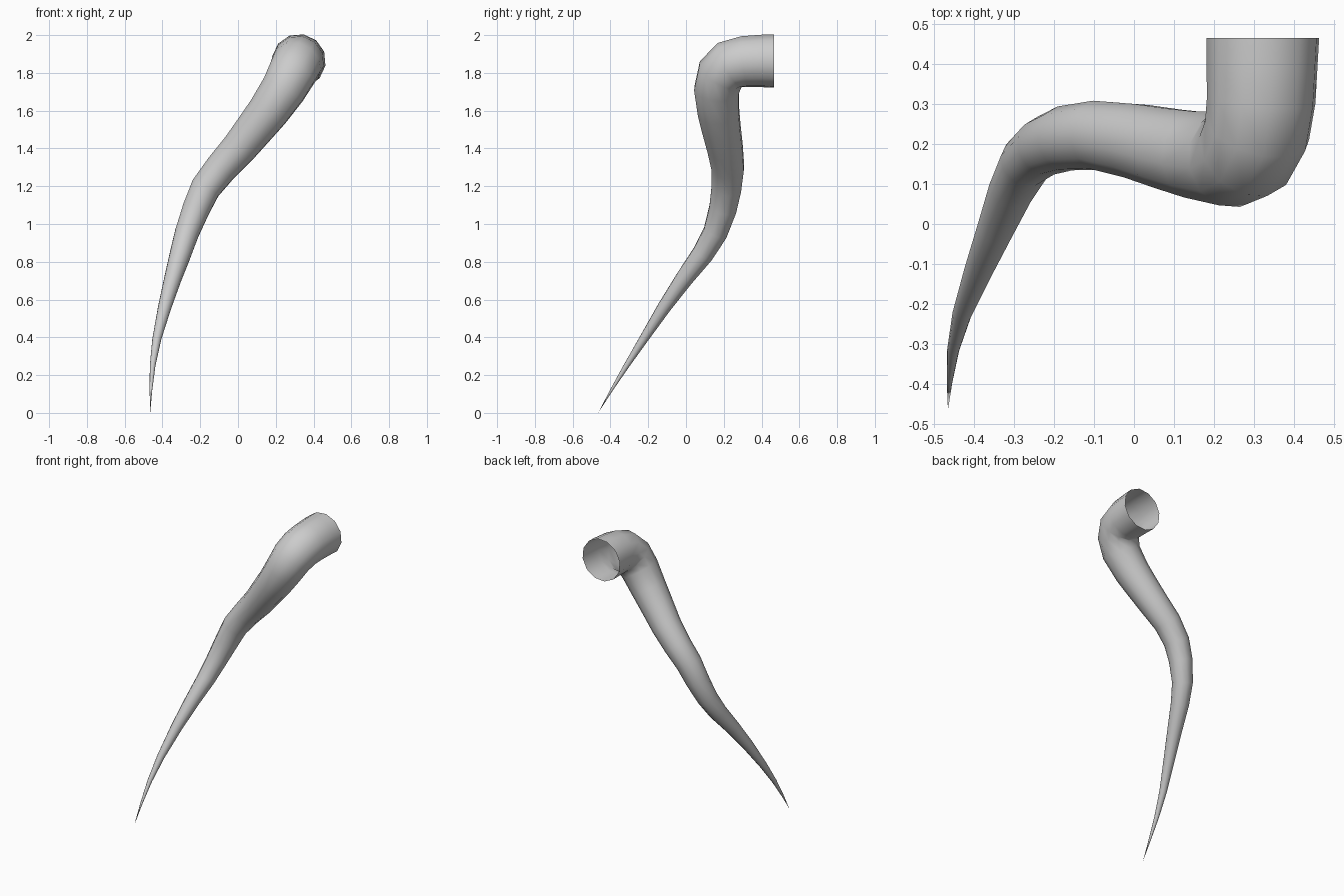
import bpy, bmesh
from math import cos, sin, tau, radians
from mathutils import Vector

if "Cube" in bpy.data.objects:
    bpy.data.objects.remove(bpy.data.objects["Cube"])

# Centre line and radius, from the open mouth to the pointed tip: x, y, z, r
PATH = [
    (0.322, 0.465, 1.863, 0.143),
    (0.320, 0.40, 1.863, 0.141),
    (0.318, 0.31, 1.859, 0.138),
    (0.308, 0.235, 1.842, 0.135),
    (0.282, 0.183, 1.792, 0.130),
    (0.240, 0.162, 1.712, 0.122),
    (0.160, 0.172, 1.595, 0.112),
    (0.085, 0.188, 1.50, 0.104),
    (0.005, 0.207, 1.40, 0.096),
    (-0.090, 0.222, 1.295, 0.088),
    (-0.172, 0.214, 1.19, 0.082),
    (-0.222, 0.195, 1.08, 0.075),
    (-0.270, 0.155, 0.955, 0.066),
    (-0.305, 0.088, 0.84, 0.058),
    (-0.345, -0.01, 0.71, 0.047),
    (-0.388, -0.115, 0.56, 0.036),
    (-0.430, -0.225, 0.39, 0.024),
    (-0.452, -0.315, 0.25, 0.015),
    (-0.461, -0.395, 0.12, 0.007),
]
TIP = (-0.465, -0.465, 0.0)
SIDES = 12


def tapered_tube(name, path, tip, sides):
    pts = [Vector(p[:3]) for p in path] + [Vector(tip)]
    bm = bmesh.new()
    rings = []
    u, old = Vector((1, 0, 0)), None
    for i, (*_, r) in enumerate(path):
        # Tangent bisects neighbouring segments; frame is carried along without twist
        t = (pts[i + 1] - pts[i]).normalized()
        if i:
            t = (t + (pts[i] - pts[i - 1]).normalized()).normalized()
        else:
            t = Vector((0, -1, 0))
        if old:
            u = old.rotation_difference(t) @ u
        u = (u - t * u.dot(t)).normalized()
        v = u.cross(t)
        old = t
        rings.append([bm.verts.new(pts[i] + r * (u * cos(a) + v * sin(a)))
                      for a in (tau * k / sides + radians(10) for k in range(sides))])
    for a, b in zip(rings, rings[1:]):
        for k in range(sides):
            n = (k + 1) % sides
            bm.faces.new((a[k], a[n], b[n], b[k]))
    end = bm.verts.new(pts[-1])
    for k in range(sides):
        bm.faces.new((rings[-1][k], rings[-1][(k + 1) % sides], end))
    # Make the open tube face outward
    bm.normal_update()
    f = bm.faces[:][0]
    if f.normal.dot(f.calc_center_median() - (pts[0] + pts[1]) / 2) < 0:
        bmesh.ops.reverse_faces(bm, faces=bm.faces[:])
    for f in bm.faces:
        f.smooth = True
    mesh = bpy.data.meshes.new(name)
    bm.to_mesh(mesh)
    bm.free()
    obj = bpy.data.objects.new(name, mesh)
    bpy.context.collection.objects.link(obj)
    return obj


# Curved horn with an open mouth
tapered_tube("curved_horn", PATH, TIP, SIDES)
